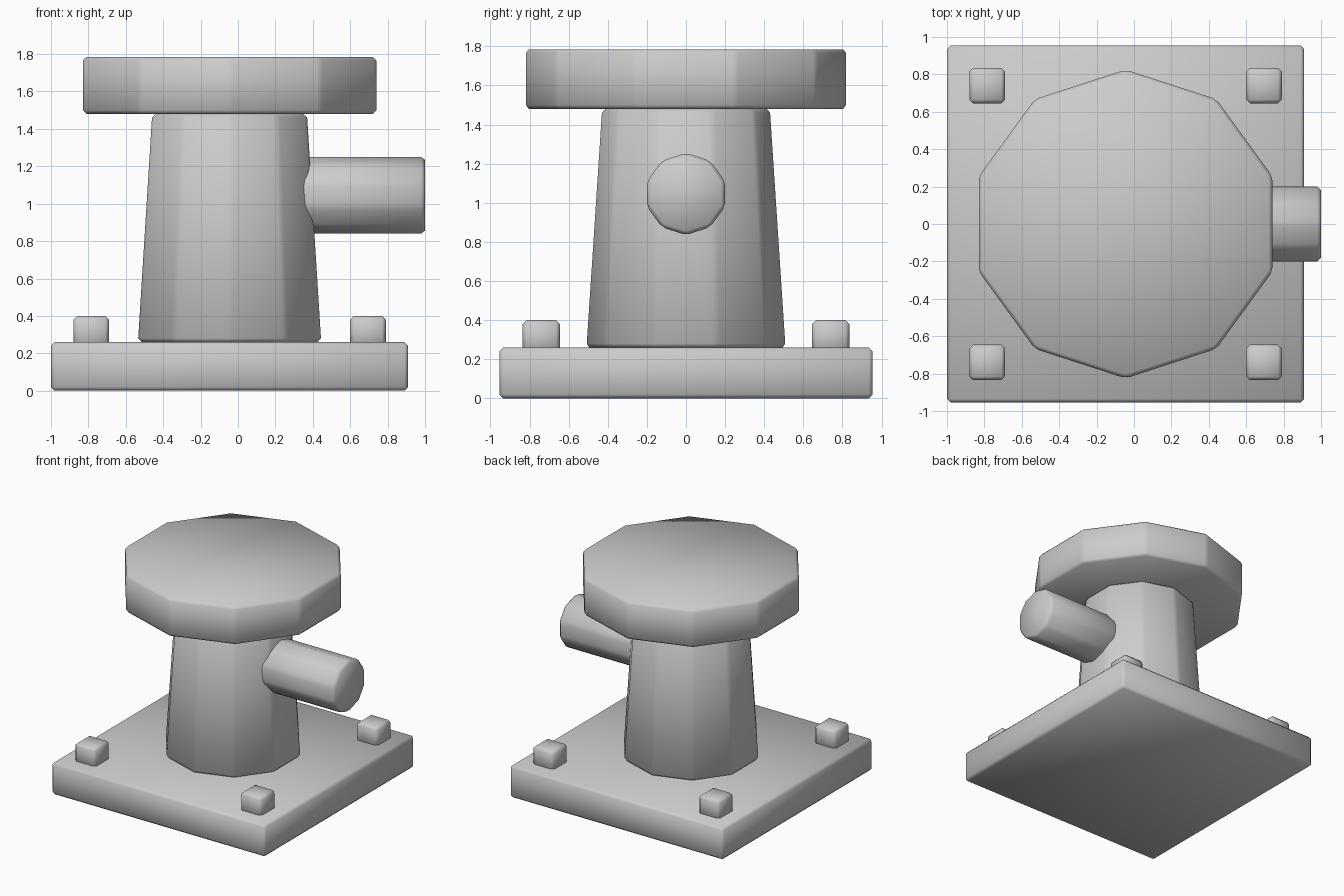
import bpy
import math

if "Cube" in bpy.data.objects:
    bpy.data.objects.remove(bpy.data.objects["Cube"])

CX = -0.045  # axis of the column and plate

grey = bpy.data.materials.new("light grey")
grey.diffuse_color = (0.6, 0.6, 0.6, 1)
grey.use_nodes = True
grey.node_tree.nodes["Principled BSDF"].inputs["Base Color"].default_value = grey.diffuse_color


def finish(name, bevel=0.02):
    """Name, colour, chamfer and smooth the active object."""
    obj = bpy.context.object
    obj.name = name
    obj.data.materials.append(grey)
    bpy.ops.object.transform_apply(location=False, rotation=True, scale=True)
    mod = obj.modifiers.new("Chamfer", 'BEVEL')
    mod.width = bevel
    mod.segments = 1
    mod.limit_method = 'ANGLE'
    mod.angle_limit = math.radians(30)
    bpy.ops.object.shade_smooth()


def block(name, centre, size):
    bpy.ops.mesh.primitive_cube_add(size=1, location=centre)
    bpy.context.object.scale = size
    finish(name)


def prism(name, r1, r2, length, centre, rotation=(0, 0, 0)):
    """Ten-sided (tapered) cylinder."""
    bpy.ops.mesh.primitive_cone_add(vertices=10, radius1=r1, radius2=r2, depth=length,
                                    location=centre, rotation=rotation)
    finish(name)


# Square base plate
block("base_plate", (CX, 0, 0.13), (1.91, 1.91, 0.26))

# Corner bolts
for sx in (-1, 1):
    for sy in (-1, 1):
        block("bolt", (CX + sx * 0.74, sy * 0.74, 0.315), (0.19, 0.19, 0.17))

# Tapered column and top flange, each with a corner towards +y
prism("column", 0.515, 0.435, 1.22, (CX, 0, 0.87))
prism("top_flange", 0.825, 0.825, 0.305, (CX, 0, 1.6325))

# Side pipe, running out along +x from inside the column
prism("side_pipe", 0.21, 0.21, 0.8, (0.6, 0, 1.045), (math.pi / 2, 0, math.pi / 2))
